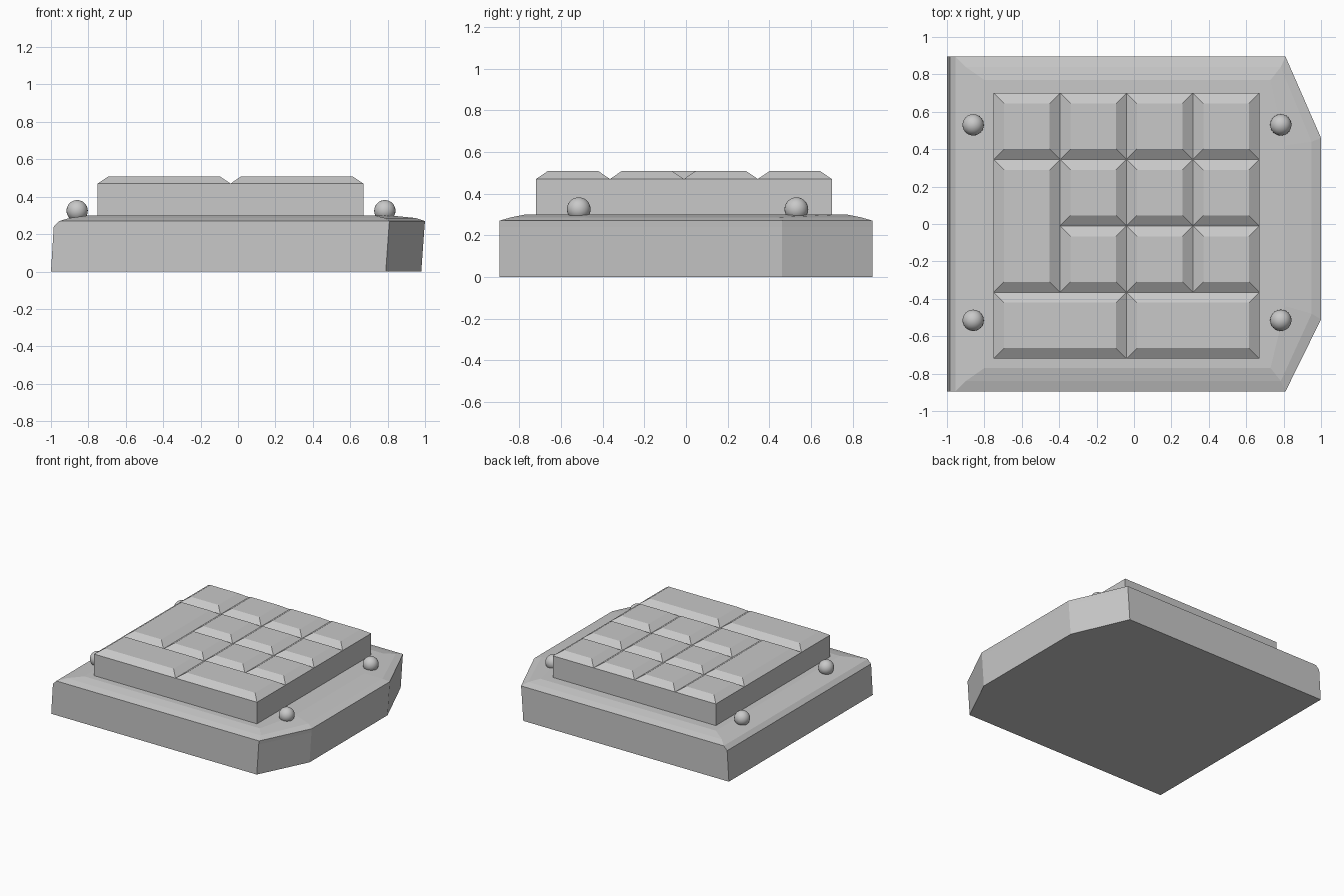
import bpy, bmesh

if "Cube" in bpy.data.objects:
    bpy.data.objects.remove(bpy.data.objects["Cube"])

grey = bpy.data.materials.new("light_grey")
grey.diffuse_color = (0.58, 0.58, 0.58, 1)
grey.use_nodes = True
grey.node_tree.nodes["Principled BSDF"].inputs["Base Color"].default_value = grey.diffuse_color


def finish(name, bm):
    bmesh.ops.recalc_face_normals(bm, faces=bm.faces)
    me = bpy.data.meshes.new(name)
    bm.to_mesh(me)
    bm.free()
    me.materials.append(grey)
    ob = bpy.data.objects.new(name, me)
    bpy.context.collection.objects.link(ob)
    return ob


def loft(name, rings):
    """Skin a stack of equal-length point rings and cap both ends."""
    bm = bmesh.new()
    vs = [[bm.verts.new(p) for p in r] for r in rings]
    n = len(vs[0])
    for a, b in zip(vs, vs[1:]):
        for i in range(n):
            j = (i + 1) % n
            bm.faces.new((a[i], a[j], b[j], b[i]))
    bm.faces.new(vs[0][::-1])
    bm.faces.new(vs[-1])
    return finish(name, bm)


# Base slab: straight left edge, bulging right edge with angled corners
def base_ring(left, corner, nose, y, nose_front, nose_back, z, nose_z=None):
    nz = z if nose_z is None else nose_z
    return [(left, -y, z), (corner, -y, z), (nose, nose_front, nz),
            (nose, nose_back, nz), (corner, y, z), (left, y, z)]


loft("base", [
    base_ring(-1.00, 0.79, 0.98, 0.895, -0.51, 0.46, 0.0),
    base_ring(-0.985, 0.807, 0.997, 0.895, -0.51, 0.46, 0.24),
    base_ring(-0.955, 0.81, 1.00, 0.895, -0.51, 0.46, 0.27),
    base_ring(-0.90, 0.785, 0.95, 0.84, -0.48, 0.44, 0.286),
    base_ring(-0.80, 0.73, 0.81, 0.77, -0.44, 0.42, 0.30),
])

# Keys: blocks with a sloped rim, on a 4 x 4 grid
XS = [-0.75, -0.395, -0.04, 0.315, 0.67]
YS = [-0.72, -0.365, -0.01, 0.345, 0.70]


def key(name, c0, c1, r0, r1):
    def rect(d, z):
        x0, x1, y0, y1 = XS[c0] + d, XS[c1] - d, YS[r0] + d, YS[r1] - d
        return [(x0, y0, z), (x1, y0, z), (x1, y1, z), (x0, y1, z)]
    loft(name, [rect(0, 0.29), rect(0, 0.47), rect(0.056, 0.508)])


key("wide_key_left", 0, 2, 0, 1)
key("wide_key_right", 2, 4, 0, 1)
key("tall_key", 0, 1, 1, 3)
for row in (1, 2, 3):
    for col in range(0 if row == 3 else 1, 4):
        key(f"key_{row}_{col}", col, col + 1, row, row + 1)

# Round studs at the four corners
for x in (-0.86, 0.785):
    for y in (-0.515, 0.53):
        bm = bmesh.new()
        bmesh.ops.create_uvsphere(bm, u_segments=24, v_segments=14, radius=0.057)
        bmesh.ops.translate(bm, verts=bm.verts, vec=(x, y, 0.325))
        for f in bm.faces:
            f.smooth = True
        finish("corner_stud", bm)
